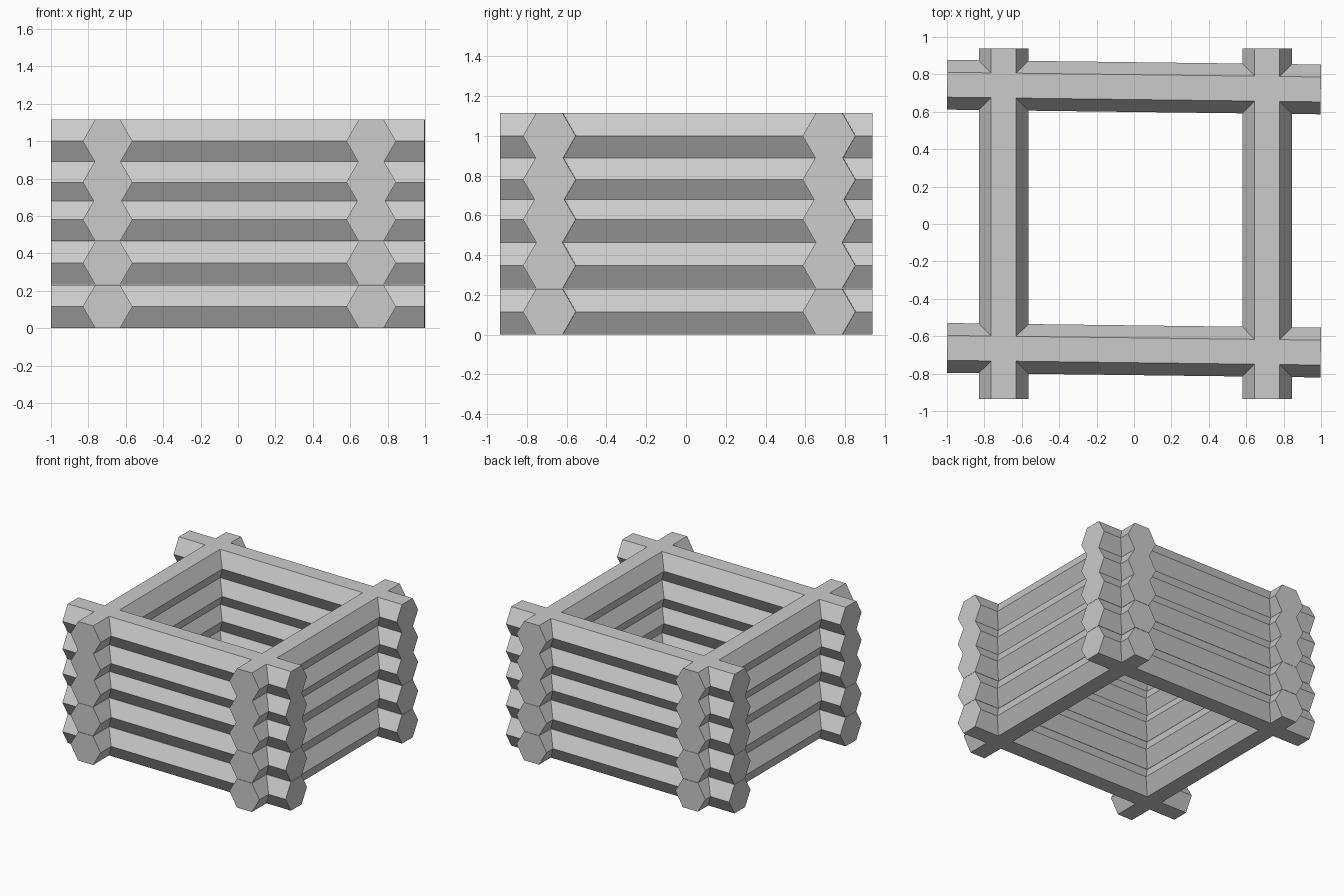
import bpy, bmesh
from math import sin, cos, pi

if "Cube" in bpy.data.objects:
    bpy.data.objects.remove(bpy.data.objects["Cube"])

R = 0.133                                  # hexagon radius
LAYERS = [0.1155, 0.348, 0.58, 0.78, 1.0]  # centre height of each course


def hex_log(name, length, loc, turn):
    """Hexagonal log along local X, flat faces up and down."""
    bm = bmesh.new()
    ring = [bm.verts.new((-length / 2, R * cos(i * pi / 3), R * sin(i * pi / 3)))
            for i in range(6)]
    cap = bm.faces.new(ring)
    new = bmesh.ops.extrude_face_region(bm, geom=[cap], use_keep_orig=True)["geom"]
    bmesh.ops.translate(bm, vec=(length, 0, 0),
                        verts=[g for g in new if isinstance(g, bmesh.types.BMVert)])
    bmesh.ops.recalc_face_normals(bm, faces=bm.faces)
    mesh = bpy.data.meshes.new(name)
    bm.to_mesh(mesh)
    bm.free()
    obj = bpy.data.objects.new(name, mesh)
    obj.location = loc
    obj.rotation_euler.z = turn
    bpy.context.collection.objects.link(obj)


for n, z in enumerate(LAYERS, 1):
    # Front and back logs, very slightly skewed
    hex_log(f"front_log_{n}", 1.997, (0, -0.675, z), -0.0125)
    hex_log(f"back_log_{n}", 1.997, (0, 0.732, z), -0.0125)
    # Side logs crossing them at the corners
    hex_log(f"left_log_{n}", 1.875, (-0.697, 0.002, z), pi / 2)
    hex_log(f"right_log_{n}", 1.875, (0.712, 0.002, z), pi / 2)
